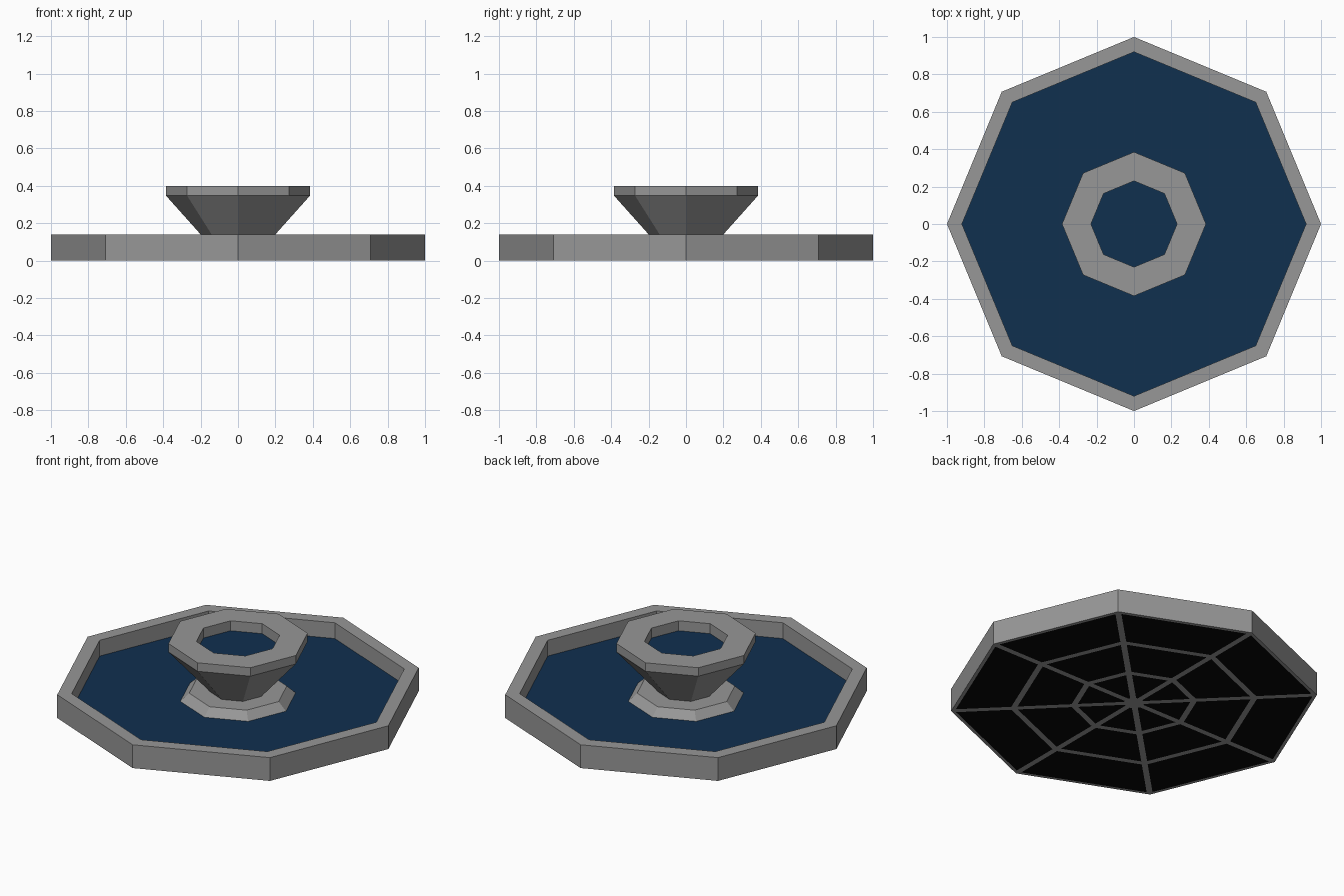
import bpy, bmesh, math
from mathutils import Matrix

if "Cube" in bpy.data.objects:
    bpy.data.objects.remove(bpy.data.objects["Cube"])

N = 8  # octagonal throughout, corners on the axes


def material(name, rgb):
    m = bpy.data.materials.new(name)
    m.diffuse_color = (*rgb, 1)
    m.use_nodes = True
    m.node_tree.nodes["Principled BSDF"].inputs["Base Color"].default_value = m.diffuse_color
    return m


stone = material("grey stone", (0.31, 0.31, 0.31))
water = material("deep blue water", (0.005, 0.029, 0.078))
black = material("black underside", (0.002, 0.002, 0.002))


def finish(name, bm, mat):
    me = bpy.data.meshes.new(name)
    bm.to_mesh(me)
    bm.free()
    me.materials.append(mat)
    ob = bpy.data.objects.new(name, me)
    bpy.context.collection.objects.link(ob)
    return ob


def lathe(name, profile, mat):
    """Sweep (radius, z) points round z; outside profiles run upward."""
    bm = bmesh.new()
    rings = [[bm.verts.new((r * math.cos(math.tau * i / N),
                            r * math.sin(math.tau * i / N), z))
              for i in range(N)] for r, z in profile]
    for a, b in zip(rings, rings[1:]):
        for i in range(N):
            j = (i + 1) % N
            bm.faces.new((a[i], a[j], b[j], b[i]))
    return finish(name, bm, mat)


def disc(name, r, z, mat, up=True):
    bm = bmesh.new()
    verts = [bm.verts.new((r * math.cos(math.tau * i / N),
                           r * math.sin(math.tau * i / N), z)) for i in range(N)]
    bm.faces.new(verts if up else verts[::-1])
    return finish(name, bm, mat)


# Basin wall and its water
lathe("basin_wall", [(0.98, 0), (1, 0), (1, 0.14), (0.92, 0.14), (0.92, 0.03)], stone)
disc("basin_water", 0.925, 0.045, water)

# Pedestal foot, then flared bowl with its water
lathe("pedestal_foot", [(0.33, 0.035), (0.27, 0.09), (0.14, 0.09)], stone)
lathe("upper_bowl", [(0.155, 0.09), (0.385, 0.347), (0.385, 0.398),
                     (0.23, 0.398), (0.23, 0.33)], stone)
disc("bowl_water", 0.235, 0.338, water)

# Dark underside with a web of thin grey ribs
disc("underside", 0.985, 0.003, black, up=False)
for k, r in enumerate((0.33, 0.66)):
    lathe(f"underside_ring_{k + 1}", [(r - 0.017, 0), (r + 0.017, 0)], stone)
disc("underside_hub", 0.06, 0, stone, up=False)
for k in range(N // 2):
    bm = bmesh.new()
    w = 0.016
    bm.faces.new([bm.verts.new(p) for p in
                  ((-0.98, w, 0.001), (0.98, w, 0.001),
                   (0.98, -w, 0.001), (-0.98, -w, 0.001))])
    bm.transform(Matrix.Rotation(math.tau * k / N, 4, 'Z'))
    finish(f"underside_rib_{k + 1}", bm, stone)
